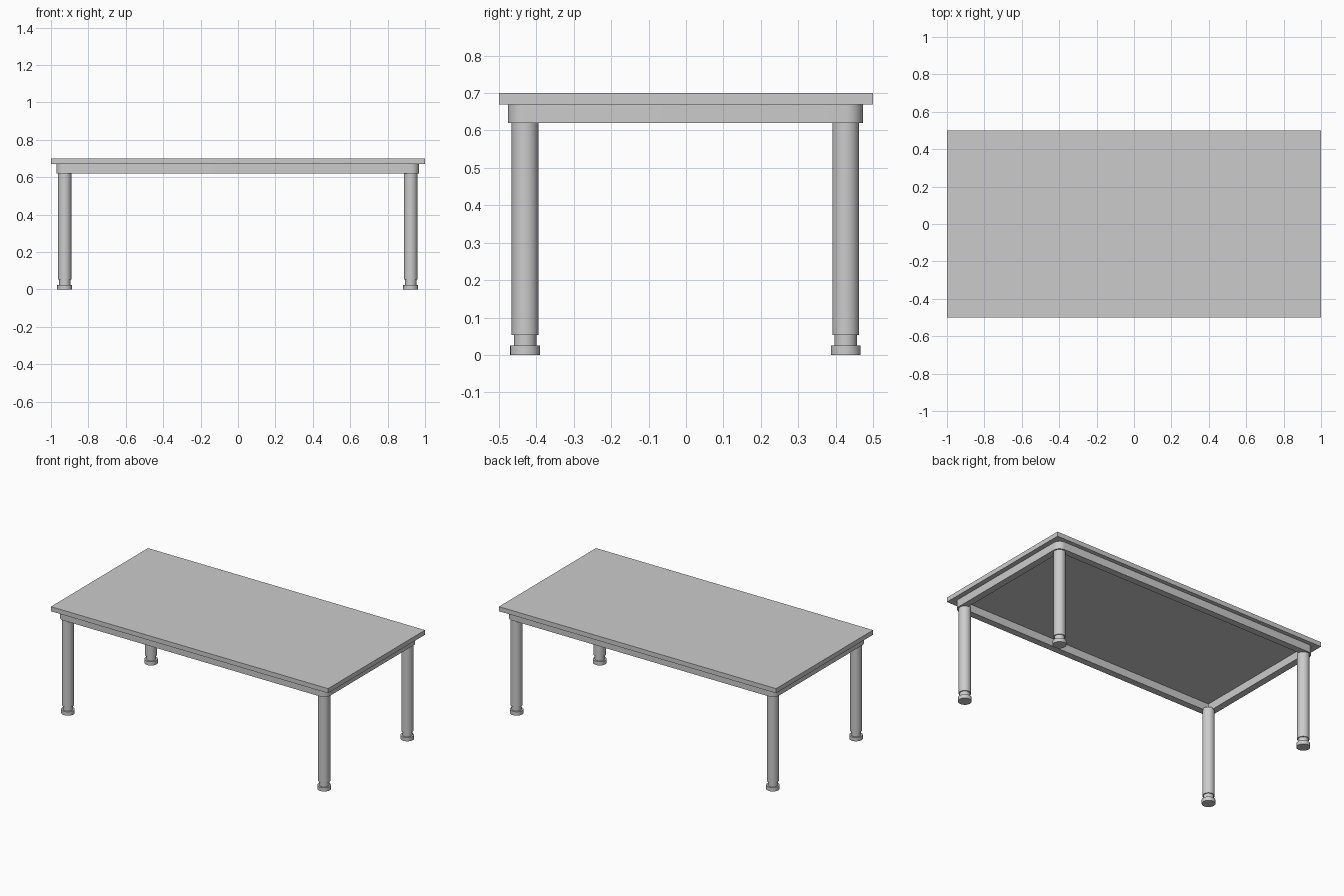
import bpy, bmesh
from math import cos, sin, pi

if "Cube" in bpy.data.objects:
    bpy.data.objects.remove(bpy.data.objects["Cube"])

CX, CY = -0.0015, -0.0015          # under-frame centre
LX, LY = 0.925, 0.4285             # leg offsets from that centre


def finish(name, bm, smooth=True):
    bmesh.ops.recalc_face_normals(bm, faces=bm.faces[:])
    mesh = bpy.data.meshes.new(name)
    bm.to_mesh(mesh)
    bm.free()
    ob = bpy.data.objects.new(name, mesh)
    bpy.context.collection.objects.link(ob)
    if smooth:
        bpy.ops.object.select_all(action='DESELECT')
        ob.select_set(True)
        bpy.context.view_layer.objects.active = ob
        bpy.ops.object.shade_smooth_by_angle(angle=0.6)
    return ob


def corner_loop(hx, hy, radius, n=10):
    """Rounded rectangle outline; radius 0 gives coincident corner points."""
    pts = []
    for i, (sx, sy) in enumerate([(1, 1), (-1, 1), (-1, -1), (1, -1)]):
        for k in range(n + 1):
            a = (i + k / n) * pi / 2
            pts.append((CX + sx * (hx - radius) + radius * cos(a),
                        CY + sy * (hy - radius) + radius * sin(a)))
    return pts


# Table top slab
bm = bmesh.new()
bmesh.ops.create_cube(bm, size=1)
for v in bm.verts:
    v.co = (v.co.x * 2, v.co.y, 0.685 + v.co.z * 0.03)
finish("table_top", bm, smooth=False)

# Apron frame: rounded outer corners, square inner corners
bm = bmesh.new()
outer = corner_loop(0.97, 0.4745, 0.045)
inner = corner_loop(0.926, 0.4305, 0.0)
rings = [[bm.verts.new((x, y, z)) for x, y in pts]
         for pts, z in ((outer, 0.62), (outer, 0.67), (inner, 0.67), (inner, 0.62))]
n = len(outer)
for r in range(4):
    a, b = rings[r], rings[(r + 1) % 4]
    for i in range(n):
        j = (i + 1) % n
        bm.faces.new((a[i], a[j], b[j], b[i]))
bmesh.ops.remove_doubles(bm, verts=bm.verts[:], dist=1e-5)
finish("apron", bm)


# Legs: foot disc, narrow neck, column
PROFILE = [(0.04, 0.0), (0.04, 0.025), (0.03, 0.025),
           (0.03, 0.053), (0.036, 0.053), (0.036, 0.63)]


def leg(name, x, y, seg=32):
    bm = bmesh.new()
    loops = [[bm.verts.new((x + r * cos(2 * pi * i / seg),
                            y + r * sin(2 * pi * i / seg), z))
              for i in range(seg)] for r, z in PROFILE]
    for a, b in zip(loops, loops[1:]):
        for i in range(seg):
            j = (i + 1) % seg
            bm.faces.new((a[i], a[j], b[j], b[i]))
    bm.faces.new(loops[0])
    bm.faces.new(loops[-1])
    finish(name, bm)


for side, sx in (("left", -1), ("right", 1)):
    for end, sy in (("front", -1), ("back", 1)):
        leg(f"{end}_{side}_leg", CX + sx * LX, CY + sy * LY)
